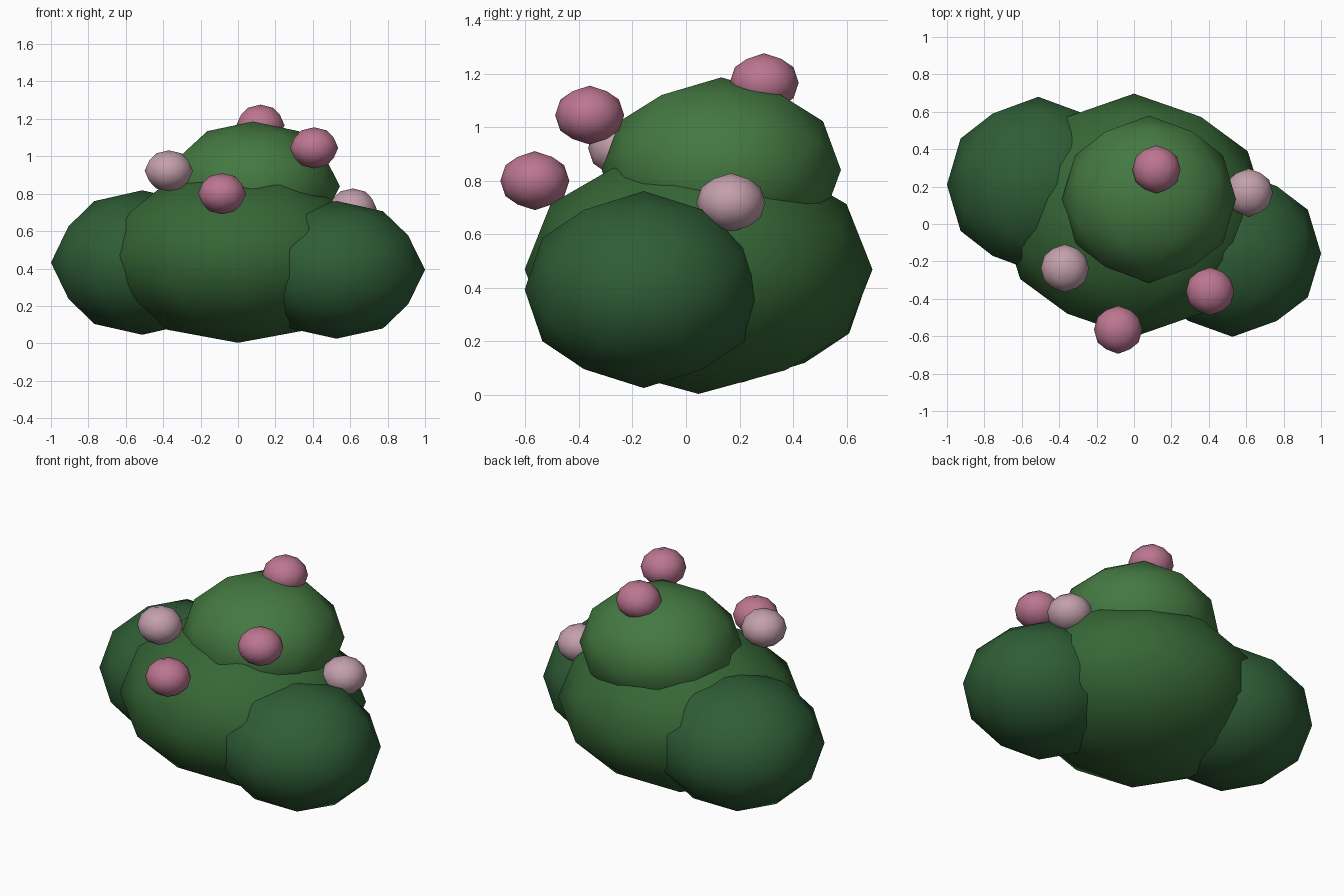
import bpy, bmesh
from itertools import product
from mathutils import Vector

if "Cube" in bpy.data.objects:
    bpy.data.objects.remove(bpy.data.objects["Cube"])

PHI = (1 + 5 ** 0.5) / 2


def ball_points():
    # icosahedron corners aligned to the axes, plus edge midpoints pushed to the sphere
    corners = []
    for a, b in product((-1, 1), repeat=2):
        corners += [Vector((a, 0, b * PHI)), Vector((a * PHI, b, 0)), Vector((0, a * PHI, b))]
    pts = [c.normalized() for c in corners]
    for i, p in enumerate(corners):
        for q in corners[:i]:
            if (p - q).length < 2.1:
                pts.append((p + q).normalized())
    return pts


def material(name, rgb):
    m = bpy.data.materials.new(name)
    m.diffuse_color = (*rgb, 1)
    m.use_nodes = True
    m.node_tree.nodes["Principled BSDF"].inputs["Base Color"].default_value = m.diffuse_color
    return m


def ball(name, centre, radii, mat):
    bm = bmesh.new()
    for p in POINTS:
        bm.verts.new([c + r * v for c, r, v in zip(centre, radii, p)])
    bmesh.ops.convex_hull(bm, input=bm.verts[:])
    bmesh.ops.recalc_face_normals(bm, faces=bm.faces[:])
    for f in bm.faces:
        f.smooth = True
    me = bpy.data.meshes.new(name)
    bm.to_mesh(me)
    bm.free()
    me.materials.append(mat)
    ob = bpy.data.objects.new(name, me)
    bpy.context.collection.objects.link(ob)


POINTS = ball_points()
mid_green = material("mid_green", (0.037, 0.135, 0.037))
dark_green = material("dark_green", (0.028, 0.11, 0.037))
light_green = material("light_green", (0.058, 0.19, 0.054))
pink = material("pink", (0.50, 0.18, 0.28))
pale = material("pale_pink", (0.55, 0.35, 0.41))

# foliage clumps
ball("foliage_centre", (0, 0.047, 0.468), (0.715, 0.65, 0.465), mid_green)
ball("foliage_left", (-0.512, 0.21, 0.432), (0.488, 0.47, 0.386), dark_green)
ball("foliage_right", (0.527, -0.158, 0.393), (0.473, 0.445, 0.368), dark_green)
ball("foliage_top", (0.08, 0.132, 0.84), (0.465, 0.447, 0.346), light_green)

# blossoms
blossoms = [((0.12, 0.292, 1.166), pink), ((0.407, -0.36, 1.045), pink),
            ((-0.085, -0.565, 0.80), pink), ((-0.37, -0.237, 0.922), pale),
            ((0.613, 0.168, 0.718), pale)]
for i, (c, m) in enumerate(blossoms):
    ball(f"blossom_{i + 1}", c, (0.129, 0.129, 0.11), m)
